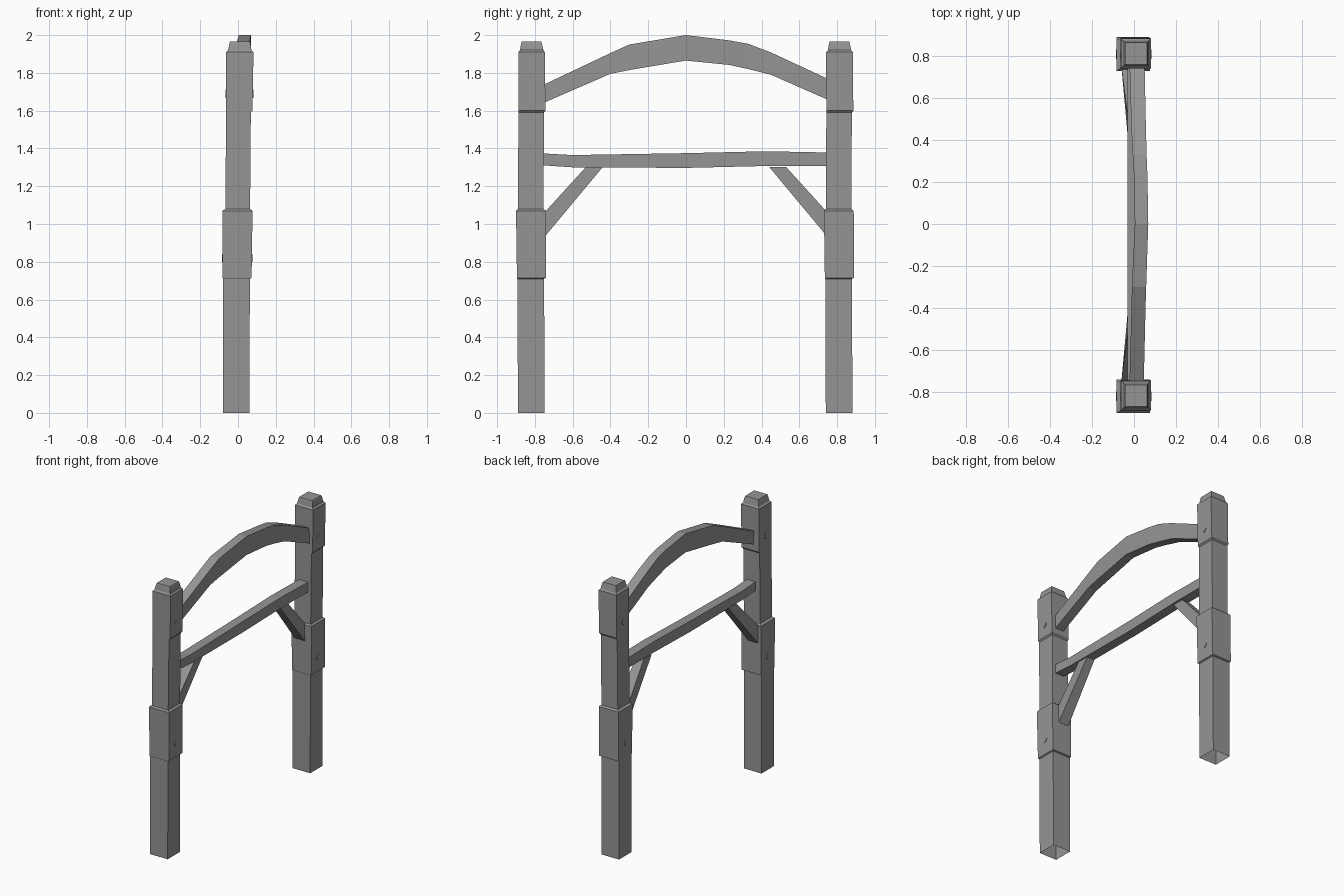
import bpy
import bmesh
from mathutils import Vector

cube = bpy.data.objects.get("Cube")
if cube:
    bpy.data.objects.remove(cube, do_unlink=True)

grey = bpy.data.materials.new("weathered_grey")
grey.use_nodes = True
COLOUR = (0.3, 0.3, 0.3, 1.0)
grey.diffuse_color = COLOUR
grey.node_tree.nodes["Principled BSDF"].inputs["Base Color"].default_value = COLOUR


def loft(name, rings, open_start=False):
    """Skin a chain of four-cornered rings into one flat-faced solid."""
    bm = bmesh.new()
    loops = [[bm.verts.new(p) for p in ring] for ring in rings]
    for a, b in zip(loops, loops[1:]):
        for i in range(4):
            j = (i + 1) % 4
            bm.faces.new((a[i], a[j], b[j], b[i]))
    if not open_start:
        bm.faces.new(loops[0][::-1])
    bm.faces.new(loops[-1])
    bmesh.ops.recalc_face_normals(bm, faces=bm.faces)
    mesh = bpy.data.meshes.new(name)
    bm.to_mesh(mesh)
    bm.free()
    mesh.materials.append(grey)
    obj = bpy.data.objects.new(name, mesh)
    bpy.context.collection.objects.link(obj)
    return obj


def level_ring(z, x0, x1, y0, y1):
    return [(x0, y0, z), (x1, y0, z), (x1, y1, z), (x0, y1, z)]


def upright_ring(y, z0, z1, x0, x1):
    return [(x0, y, z0), (x1, y, z0), (x1, y, z1), (x0, y, z1)]


# Post outline from the ground up: z, x range, y range
POST = [
    (0.0, -0.08, 0.06, -0.073, 0.068),
    (0.71, -0.08, 0.063, -0.075, 0.066),
    (0.715, -0.082, 0.072, -0.078, 0.077),
    (1.07, -0.083, 0.077, -0.083, 0.075),
    (1.08, -0.067, 0.064, -0.073, 0.063),
    (1.59, -0.063, 0.068, -0.070, 0.065),
    (1.60, -0.064, 0.077, -0.070, 0.073),
    (1.91, -0.063, 0.082, -0.071, 0.070),
    (1.92, -0.053, 0.071, -0.062, 0.062),
    (1.955, -0.045, 0.066, -0.056, 0.054),
    (1.966, -0.042, 0.062, -0.053, 0.051),
]


def peg(name, y, z, x_in, x_out):
    """Small diamond-headed peg on the wide face of a post."""
    r = 0.022
    loft(name, [[(x, y - r, z), (x, y, z - r), (x, y + r, z), (x, y, z + r)]
                for x in (x_in, x_out)])


# Posts with their pegs
for side, cy in (("front", -0.817), ("back", 0.813)):
    loft(side + "_post",
         [level_ring(z, x0, x1, cy + y0, cy + y1) for z, x0, x1, y0, y1 in POST],
         open_start=True)
    for level, z, left, right in (("lower", 0.82, -0.085, 0.077),
                                  ("upper", 1.69, -0.066, 0.083)):
        peg(f"{side}_{level}_left_peg", cy - 0.004, z, 0.05, right)
        peg(f"{side}_{level}_right_peg", cy - 0.004, z, -0.04, left)

# Arched top beam: y, z range, x range
loft("arched_beam", [upright_ring(*s) for s in (
    (-0.78, 1.63, 1.725, -0.022, 0.046),
    (-0.40, 1.795, 1.905, -0.012, 0.055),
    (-0.30, 1.815, 1.95, -0.010, 0.058),
    (0.0, 1.865, 2.0, 0.004, 0.068),
    (0.23, 1.842, 1.972, 0.0, 0.064),
    (0.33, 1.82, 1.954, -0.006, 0.06),
    (0.45, 1.79, 1.908, -0.012, 0.057),
    (0.78, 1.645, 1.755, -0.022, 0.05),
)])

# Straight tie beam
loft("tie_beam", [upright_ring(*s) for s in (
    (-0.78, 1.312, 1.375, -0.03, 0.042),
    (-0.6, 1.30, 1.365, -0.03, 0.04),
    (0.0, 1.297, 1.375, -0.03, 0.038),
    (0.42, 1.307, 1.385, -0.03, 0.04),
    (0.78, 1.306, 1.378, -0.03, 0.042),
)])

# Slanted braces between posts and tie beam
for side, s in (("front", -1), ("back", 1)):
    foot = [(-0.06, s * 0.75, 0.93), (0.022, s * 0.75, 0.93),
            (0.022, s * 0.75, 1.06), (-0.06, s * 0.75, 1.06)]
    head = [(-0.032, s * 0.44, 1.302), (0.03, s * 0.44, 1.302),
            (0.03, s * 0.53, 1.302), (-0.032, s * 0.53, 1.302)]
    loft(side + "_brace", [foot, head])
